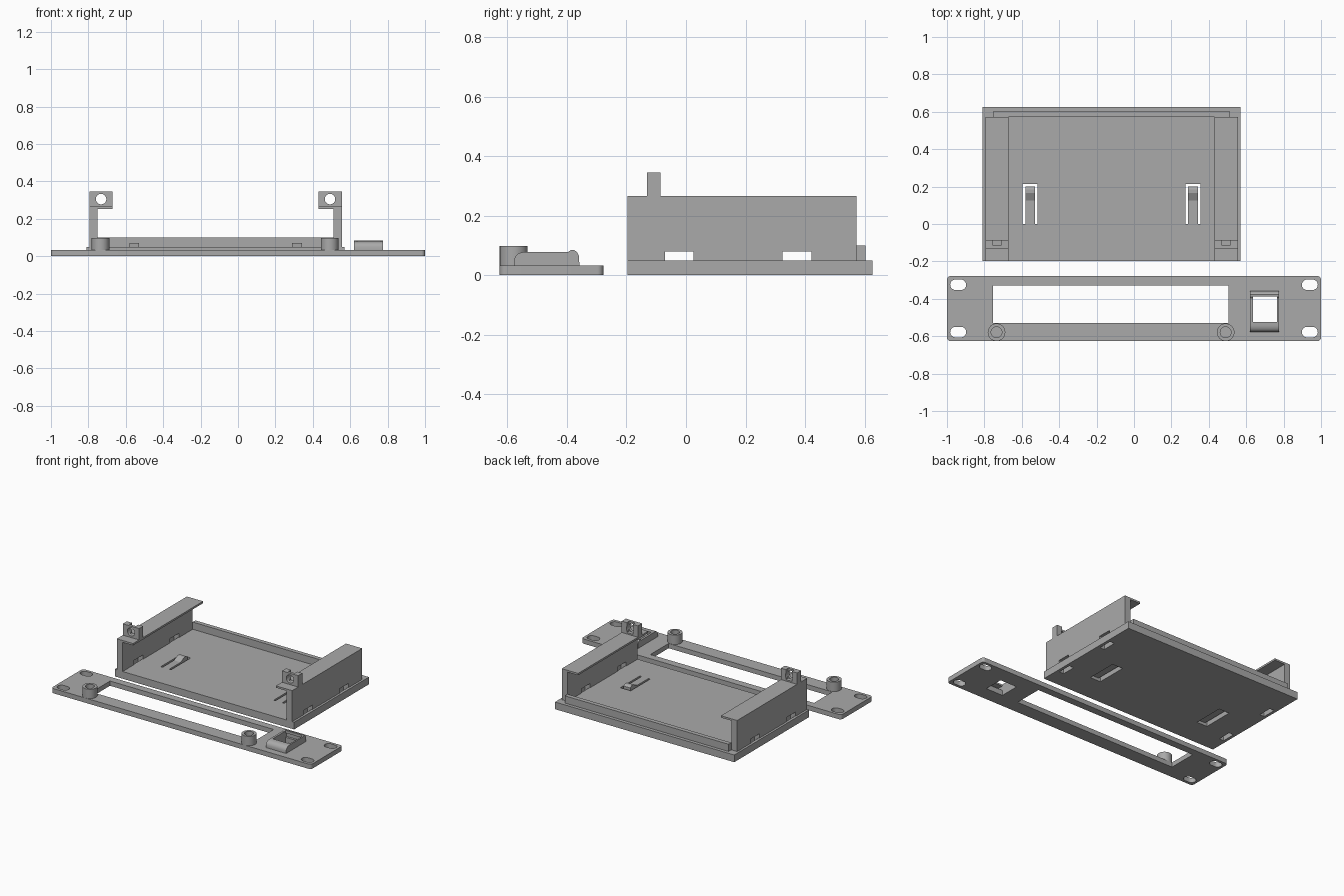
import bpy, bmesh, math

if "Cube" in bpy.data.objects:
    bpy.data.objects.remove(bpy.data.objects["Cube"])

grey = bpy.data.materials.new("plain grey")
grey.diffuse_color = (0.4, 0.4, 0.4, 1)
grey.use_nodes = True
grey.node_tree.nodes["Principled BSDF"].inputs["Base Color"].default_value = grey.diffuse_color


def prism(name, pts, axis, a, b):
    """Extrude a 2D outline from a to b along the given axis."""
    place = {"x": lambda p, t: (t, p[0], p[1]),
             "y": lambda p, t: (p[0], t, p[1]),
             "z": lambda p, t: (p[0], p[1], t)}[axis]
    bm = bmesh.new()
    face = bm.faces.new([bm.verts.new(place(p, a)) for p in pts])
    new = bmesh.ops.extrude_face_region(bm, geom=[face])["geom"]
    move = [q - p for p, q in zip(place((0, 0), a), place((0, 0), b))]
    bmesh.ops.translate(bm, vec=move, verts=[v for v in new if isinstance(v, bmesh.types.BMVert)])
    bmesh.ops.recalc_face_normals(bm, faces=bm.faces[:])
    mesh = bpy.data.meshes.new(name)
    bm.to_mesh(mesh)
    bm.free()
    mesh.materials.append(grey)
    ob = bpy.data.objects.new(name, mesh)
    bpy.context.collection.objects.link(ob)
    return ob


def box(name, x0, x1, y0, y1, z0, z1):
    return prism(name, [(x0, y0), (x1, y0), (x1, y1), (x0, y1)], "z", z0, z1)


def rounded(cx, cy, w, h, r, n=8):
    """Outline of a rectangle with rounded corners; a circle if w = h = 2r."""
    pts = []
    for k, (sx, sy) in enumerate([(1, 1), (-1, 1), (-1, -1), (1, -1)]):
        for i in range(n + 1):
            t = (k + i / n) * math.pi / 2
            p = (cx + sx * (w / 2 - r) + r * math.cos(t), cy + sy * (h / 2 - r) + r * math.sin(t))
            if not pts or math.dist(p, pts[-1]) > 1e-4:
                pts.append(p)
    if math.dist(pts[0], pts[-1]) < 1e-4:
        pts.pop()
    return pts


def circle(cx, cy, r):
    return rounded(cx, cy, 2 * r, 2 * r, r)


def cut(ob, cutters):
    bpy.context.view_layer.objects.active = ob
    for c in cutters:
        c.hide_render = True
        m = ob.modifiers.new("cut", "BOOLEAN")
        m.operation, m.solver, m.object = "DIFFERENCE", "EXACT", c
        bpy.ops.object.modifier_apply(modifier=m.name)
        bpy.data.objects.remove(c)


def smooth(ob):
    bpy.ops.object.select_all(action="DESELECT")
    ob.select_set(True)
    bpy.context.view_layer.objects.active = ob
    bpy.ops.object.shade_smooth_by_angle(angle=math.radians(30))


MID = -0.12                      # centre line of the tray
SLOTS = [(-0.07, 0.026), (0.325, 0.422)]


def span(side, a, b):
    """x range at distance a to b from the tray centre line."""
    return sorted((MID + side * a, MID + side * b))


# Tray floor with openings for the spring clips and strap slots
floor = box("tray_floor", -0.81, 0.57, -0.197, 0.626, 0, 0.05)
holes = []
for s in (-1, 1):
    holes.append(box("cutter", *span(s, 0.395, 0.475), 0.0, 0.215, -0.1, 0.2))
    for y0, y1 in SLOTS:
        holes.append(box("cutter", *span(s, 0.635, 0.67), y0, y1, -0.1, 0.1))
cut(floor, holes)

# Low lip along the back of the tray
box("back_rim", -0.75, 0.51, 0.573, 0.603, 0.05, 0.1)

for s, side in ((-1, "left"), (1, "right")):
    # Side wall with an inward flange on top
    prof = [(0.63, 0.05), (0.675, 0.05), (0.675, 0.266), (0.55, 0.266), (0.55, 0.253), (0.63, 0.253)]
    wall = prism(side + "_wall", [(MID + s * x, z) for x, z in prof], "y", -0.197, 0.573)
    cut(wall, [box("cutter", *span(s, 0.6, 0.7), y0, y1, 0.045, 0.08) for y0, y1 in SLOTS])

    # Mounting lug with a screw hole and a nut pocket behind it
    lug = box(side + "_lug", *span(s, 0.55, 0.675), -0.131, -0.086, 0.266, 0.345)
    cx = MID + s * 0.612
    cut(lug, [prism("cutter", circle(cx, 0.305, 0.028), "y", -0.2, 0.0),
              box("cutter", cx - 0.024, cx + 0.024, -0.112, -0.05, 0.276, 0.4)])
    smooth(lug)

    # Spring clip tongue with a wedge tooth
    prism(side + "_clip", [(-0.002, 0.02), (0.2, 0.02), (0.2, 0.06), (0.185, 0.07),
                           (0.165, 0.07), (0.125, 0.05), (-0.002, 0.05)],
          "x", *span(s, 0.409, 0.461))

# Front panel with window, rounded corners and four mounting slots
panel = prism("front_panel", rounded(0, -0.452, 2, 0.348, 0.02), "z", 0, 0.033)
holes = [box("cutter", -0.755, 0.505, -0.53, -0.329, -0.1, 0.2),
         box("cutter", 0.635, 0.765, -0.525, -0.387, -0.1, 0.2)]
for x in (-0.94, 0.94):
    for y in (-0.325, -0.578):
        holes.append(prism("cutter", rounded(x, y, 0.085, 0.056, 0.0279), "z", -0.1, 0.2))
cut(panel, holes)
smooth(panel)

# Hollow screw bosses on the panel
for x, side in ((-0.735, "left"), (0.49, "right")):
    boss = prism(side + "_boss", circle(x, -0.579, 0.047), "z", 0.02, 0.098)
    cut(boss, [prism("cutter", circle(x, -0.579, 0.029), "z", 0.033, 0.2)])
    smooth(boss)

# Jack socket frame: rounded front shoulder and a bead at the back
prof = [(-0.578, 0.033), (-0.578, 0.05), (-0.573, 0.064), (-0.562, 0.074), (-0.545, 0.078),
        (-0.396, 0.078), (-0.388, 0.084), (-0.377, 0.085), (-0.366, 0.078),
        (-0.36, 0.066), (-0.358, 0.033)]
socket = prism("jack_socket", prof, "x", 0.62, 0.775)
cut(socket, [box("cutter", 0.635, 0.765, -0.525, -0.387, 0.0, 0.2),
             box("cutter", 0.635, 0.765, -0.562, -0.372, 0.036, 0.066)])
smooth(socket)
